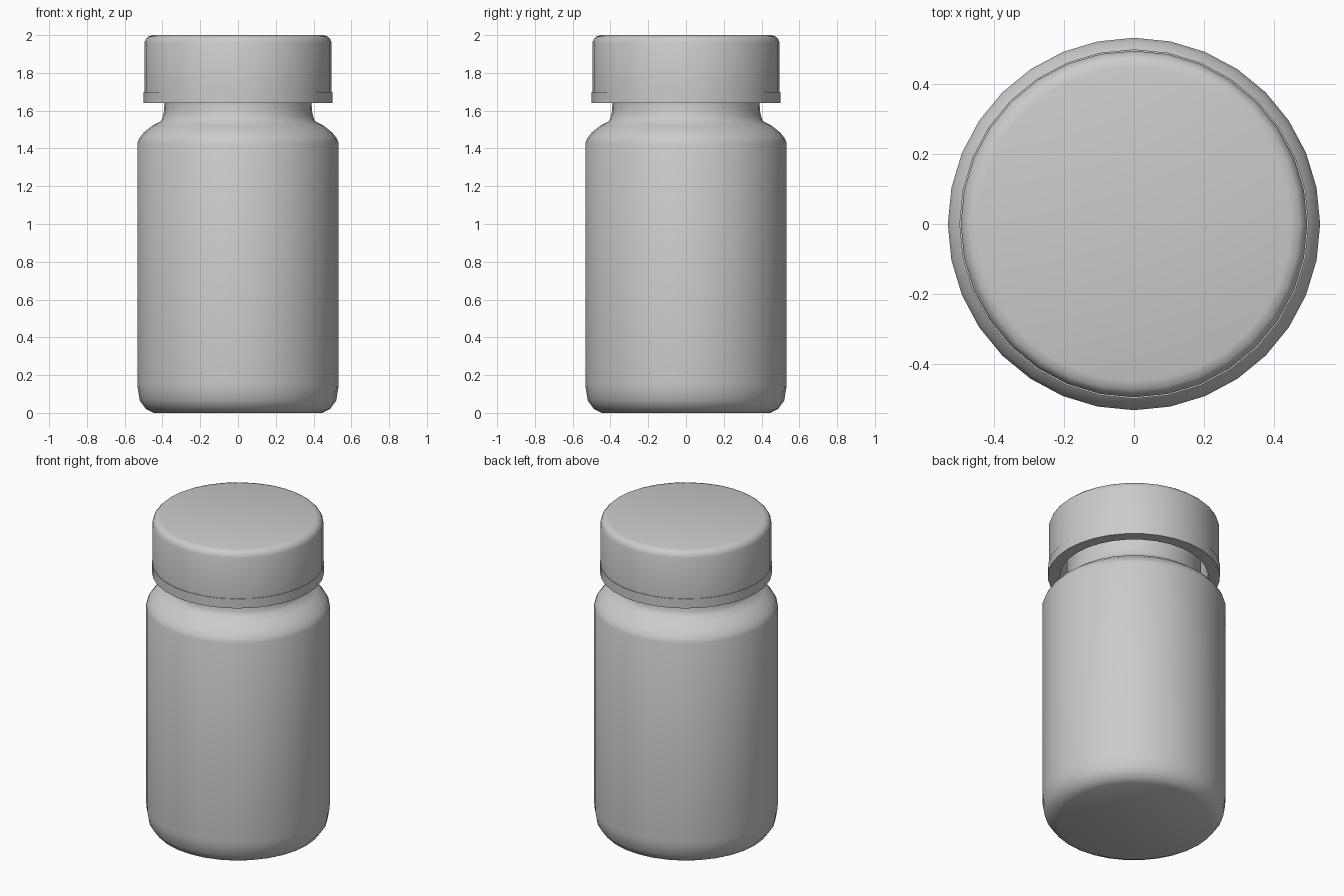
import bpy, bmesh, math

cube = bpy.data.objects.get("Cube")
if cube:
    bpy.data.objects.remove(cube, do_unlink=True)

SIDES = 32

grey = bpy.data.materials.new("plain grey plastic")
grey.use_nodes = True
colour = (0.6, 0.6, 0.6, 1)
grey.diffuse_color = colour
grey.node_tree.nodes["Principled BSDF"].inputs["Base Color"].default_value = colour


def lathe(name, profile, smooth_angle):
    """Revolve a (radius, height) profile about z; both ends are capped."""
    bm = bmesh.new()
    rings = []
    for r, z in profile:
        rings.append([bm.verts.new((r * math.cos(a), r * math.sin(a), z))
                      for a in (math.tau * i / SIDES for i in range(SIDES))])
    for low, high in zip(rings, rings[1:]):
        for i in range(SIDES):
            j = (i + 1) % SIDES
            bm.faces.new((low[i], low[j], high[j], high[i]))
    bm.faces.new(rings[0][::-1])
    bm.faces.new(rings[-1])
    bmesh.ops.recalc_face_normals(bm, faces=bm.faces)
    mesh = bpy.data.meshes.new(name)
    bm.to_mesh(mesh)
    bm.free()
    mesh.materials.append(grey)
    obj = bpy.data.objects.new(name, mesh)
    bpy.context.collection.objects.link(obj)
    bpy.ops.object.select_all(action='DESELECT')
    obj.select_set(True)
    bpy.context.view_layer.objects.active = obj
    bpy.ops.object.shade_smooth_by_angle(angle=math.radians(smooth_angle))
    return obj


# Bottle: rounded base, straight wall, rounded shoulder and narrow neck
lathe("bottle_body", [
    (0.445, 0), (0.487, 0.02), (0.52, 0.065), (0.531, 0.13),
    (0.533, 0.16), (0.533, 1.43), (0.522, 1.455), (0.50, 1.483),
    (0.455, 1.52), (0.407, 1.545), (0.398, 1.57), (0.391, 1.60),
    (0.39, 1.64), (0.39, 1.90)], 60)

# Cap: hollow skirt, slightly wider bottom band, softened top edge
lathe("screw_cap", [
    (0.43, 1.92), (0.43, 1.64), (0.50, 1.64), (0.50, 1.70),
    (0.496, 1.70), (0.496, 1.96), (0.488, 1.98), (0.475, 1.993),
    (0.45, 2.0)], 60)
